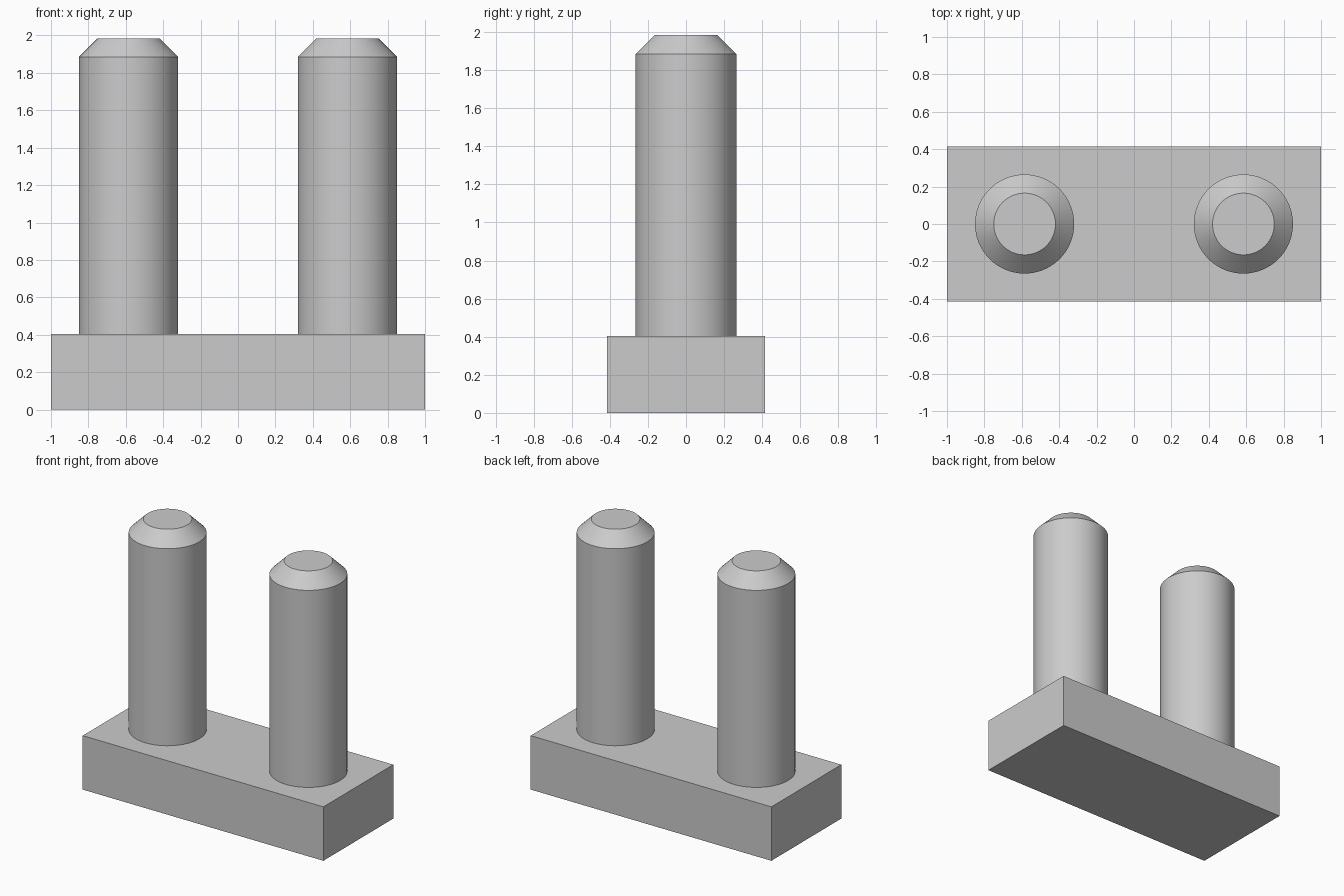
import bpy, bmesh, math

if "Cube" in bpy.data.objects:
    bpy.data.objects.remove(bpy.data.objects["Cube"], do_unlink=True)

# One plain grey for every part
grey = bpy.data.materials.new("light_grey")
grey.use_nodes = True
colour = (0.6, 0.6, 0.6, 1)
grey.diffuse_color = colour
grey.node_tree.nodes["Principled BSDF"].inputs["Base Color"].default_value = colour

BASE_SIZE = (2.0, 0.83, 0.405)
PIN_X, PIN_RADIUS, PIN_TOP, CHAMFER = 0.585, 0.265, 1.985, 0.1
SEGMENTS = 64


def add_object(name, bm):
    mesh = bpy.data.meshes.new(name)
    bmesh.ops.recalc_face_normals(bm, faces=bm.faces)
    bm.to_mesh(mesh)
    bm.free()
    mesh.materials.append(grey)
    obj = bpy.data.objects.new(name, mesh)
    bpy.context.collection.objects.link(obj)
    return obj


# Rectangular base block
bm = bmesh.new()
bmesh.ops.create_cube(bm, size=1)
bmesh.ops.scale(bm, vec=BASE_SIZE, verts=bm.verts)
bmesh.ops.translate(bm, vec=(0, 0, BASE_SIZE[2] / 2), verts=bm.verts)
add_object("base_block", bm)


# Round pin: circle extruded up, then tapered into a flat chamfered tip
def add_pin(name, x):
    bm = bmesh.new()
    bottom = BASE_SIZE[2]
    levels = [(PIN_RADIUS, bottom), (PIN_RADIUS, PIN_TOP - CHAMFER),
              (PIN_RADIUS - CHAMFER, PIN_TOP)]
    rings = []
    for radius, z in levels:
        angles = [math.tau * i / SEGMENTS for i in range(SEGMENTS)]
        rings.append([bm.verts.new((radius * math.cos(a), radius * math.sin(a), z))
                      for a in angles])
    for low, high in zip(rings, rings[1:]):
        for i in range(SEGMENTS):
            j = (i + 1) % SEGMENTS
            bm.faces.new((low[i], low[j], high[j], high[i]))
    bm.faces.new(rings[-1])
    bm.faces.new(rings[0][::-1])
    pin = add_object(name, bm)
    pin.location.x = x
    bpy.ops.object.select_all(action="DESELECT")
    pin.select_set(True)
    bpy.context.view_layer.objects.active = pin
    bpy.ops.object.shade_smooth_by_angle(angle=math.radians(30))


add_pin("left_pin", PIN_X)
add_pin("right_pin", -PIN_X)
